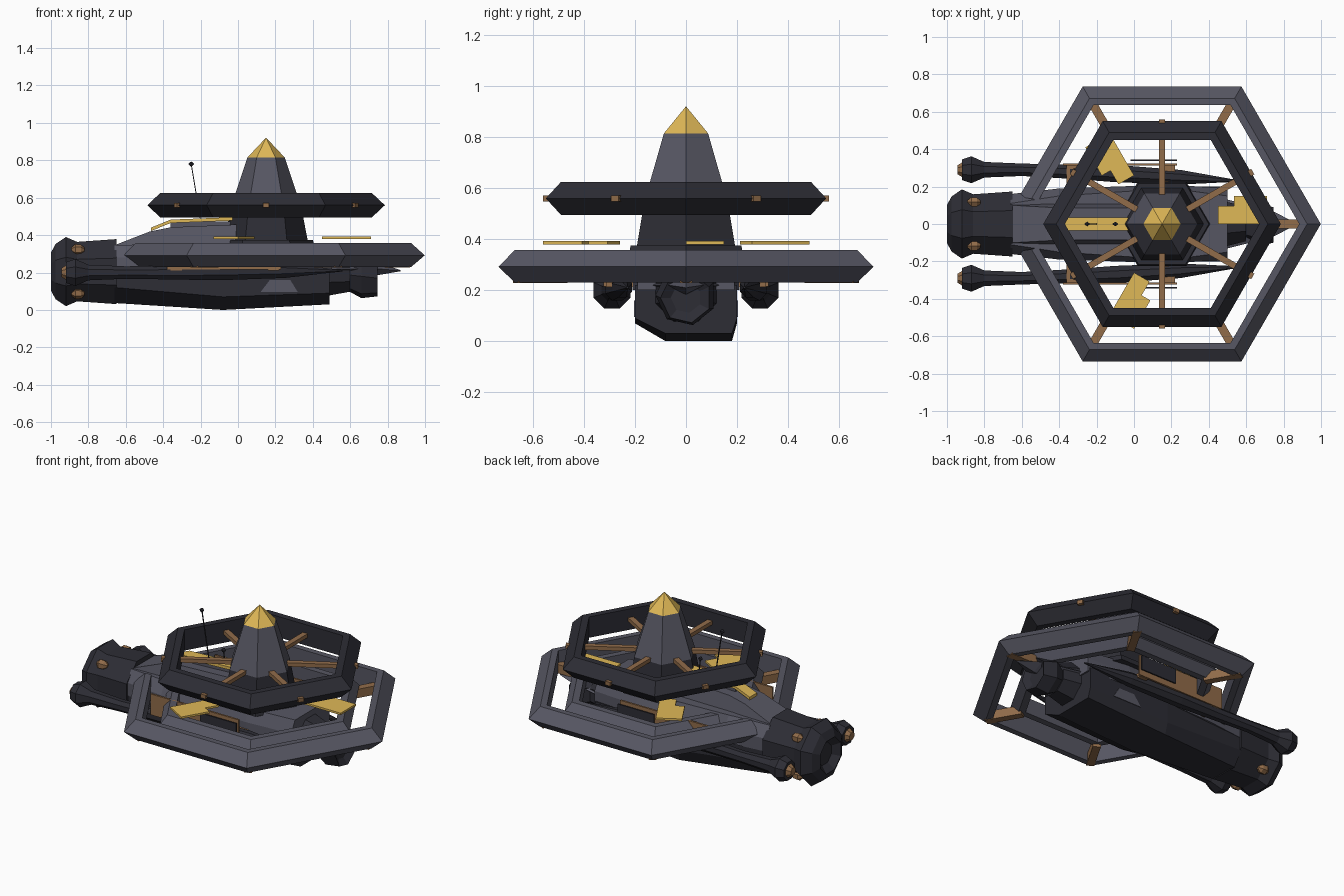
import bpy, bmesh, math
from mathutils import Vector, Matrix

if "Cube" in bpy.data.objects:
    bpy.data.objects.remove(bpy.data.objects["Cube"])

def material(name, col):
    m = bpy.data.materials.new(name)
    m.diffuse_color = (*col, 1)
    m.use_nodes = True
    m.node_tree.nodes["Principled BSDF"].inputs["Base Color"].default_value = m.diffuse_color
    return m

GREY = material("hull grey", (0.095, 0.095, 0.125))
DARK = material("dark plating", (0.026, 0.026, 0.035))
GOLD = material("gold", (0.74, 0.48, 0.095))
BROWN = material("bronze brown", (0.285, 0.15, 0.068))
CX = 0.15  # axis of the rings and tower

def loft(name, sections, mat, closed=False):
    """Skin equal-length loops of 3D points; cap the ends unless closed."""
    bm = bmesh.new()
    rows = [[bm.verts.new(p) for p in s] for s in sections]
    n = len(rows[0])
    pairs = list(zip(rows, rows[1:])) + ([(rows[-1], rows[0])] if closed else [])
    for a, b in pairs:
        for i in range(n):
            j = (i + 1) % n
            bm.faces.new((a[i], a[j], b[j], b[i]))
    if not closed:
        bm.faces.new(rows[0][::-1])
        bm.faces.new(rows[-1])
    bmesh.ops.recalc_face_normals(bm, faces=bm.faces)
    me = bpy.data.meshes.new(name)
    bm.to_mesh(me)
    bm.free()
    me.materials.append(mat)
    ob = bpy.data.objects.new(name, me)
    bpy.context.collection.objects.link(ob)
    return ob

def box(name, x0, x1, y0, y1, z0, z1, mat):
    return loft(name, [[(x, y0, z0), (x, y1, z0), (x, y1, z1), (x, y0, z1)] for x in (x0, x1)], mat)

def x_turned(name, stations, mat, n=8):
    """Lathe along x: stations are (x, y, z, radius)."""
    off = math.pi / n
    return loft(name, [[(x, y + r * math.cos(off + 2 * math.pi * i / n),
                         z + r * math.sin(off + 2 * math.pi * i / n)) for i in range(n)]
                       for x, y, z, r in stations], mat)

def z_hex(name, stations, mat):
    """Six-sided tower piece: stations are (z, radius)."""
    return loft(name, [[(CX + r * math.cos(i * math.pi / 3), r * math.sin(i * math.pi / 3), z)
                        for i in range(6)] for z, r in stations], mat)

def hex_section(profile, k):
    """Ring cross-section (apothem, z) placed at hexagon corner k."""
    a, f = k * math.pi / 3, 1 / math.cos(math.pi / 6)
    return [Vector((CX + r * f * math.cos(a), r * f * math.sin(a), z)) for r, z in profile]

def open_ring(name, profile, t, mat):
    """Hexagon ring broken at its rear corner, where it meets the hull."""
    c = [hex_section(profile, k) for k in range(-3, 4)]
    c[0] = [a.lerp(b, t) for a, b in zip(c[1], c[0])]
    c[-1] = [a.lerp(b, t) for a, b in zip(c[-2], c[-1])]
    loft(name, c, mat)

def beam(name, p, q, w, h, mat):
    p, q = Vector(p), Vector(q)
    d = (q - p).normalized()
    s = d.cross(Vector((0, 0, 1))).normalized()
    u = s.cross(d)
    return loft(name, [[c + s * i * w / 2 + u * j * h / 2
                        for i, j in ((-1, -1), (1, -1), (1, 1), (-1, 1))] for c in (p, q)], mat)

# rings
upper = [(0.55, 0.56), (0.49, 0.625), (0.45, 0.625), (0.45, 0.495), (0.49, 0.495)]
loft("upper_ring", [hex_section(upper, k) for k in range(6)], DARK, closed=True)
open_ring("lower_ring", [(0.735, 0.292), (0.672, 0.357), (0.635, 0.357), (0.635, 0.23), (0.672, 0.23)], 0.8, GREY)
open_ring("inner_lower_ring", [(0.54, 0.295), (0.5, 0.345), (0.46, 0.345), (0.46, 0.245), (0.5, 0.245)], 0.75, GREY)

# spokes
for k in range(6):
    a = math.radians(30 + 60 * k)
    c, s = math.cos(a), math.sin(a)
    beam("upper_spoke", (CX + 0.14 * c, 0.14 * s, 0.56), (CX + 0.56 * c, 0.56 * s, 0.56), 0.034, 0.024, BROWN)
    a = math.radians(60 * k)
    c, s = math.cos(a), math.sin(a)
    if k != 3:
        beam("lower_spoke", (CX + 0.55 * c, 0.55 * s, 0.255), (CX + 0.77 * c, 0.77 * s, 0.255), 0.046, 0.055, BROWN)

# tower
z_hex("deck_collar", [(0.34, 0.26), (0.375, 0.25)], DARK)
z_hex("tower_base", [(0.36, 0.225), (0.55, 0.188)], DARK)
z_hex("tower_shaft", [(0.55, 0.188), (0.625, 0.163), (0.815, 0.1)], GREY)
z_hex("tower_cap", [(0.815, 0.1), (0.92, 0.001)], GOLD)

# gold panels, three around the tower
outline = [(0.30, 0), (0.56, 0), (0.56, 0.15), (0.385, 0.15), (0.385, 0.096), (0.30, 0.096)]
for k in range(3):
    rot = Matrix.Rotation(k * 2 * math.pi / 3, 3, 'Z')
    loft("gold_panel", [[rot @ Vector((x, y, z)) + Vector((CX, 0, 0)) for x, y in outline]
                        for z in (0.38, 0.392)], GOLD)

# lower hull, keel is offset to one side
loft("lower_hull", [[(x, -w, 0.22), (x, -w, zs), (x, bl, zb), (x, br, zb), (x, w, zs), (x, w, 0.22)]
                    for x, w, zs, bl, br, zb in ((-0.66, 0.16, 0.12, -0.08, 0.1, 0.037),
                                                 (-0.08, 0.2, 0.07, -0.08, 0.18, 0.0),
                                                 (0.49, 0.2, 0.09, -0.08, 0.18, 0.03))], DARK)
# upper hull
loft("upper_hull", [[(x, -w, 0.2), (x, w, 0.2), (x, w, 0.28), (x, t, z), (x, -t, z), (x, -w, 0.28)]
                    for x, w, t, z in ((-0.66, 0.16, 0.11, 0.345), (-0.4, 0.19, 0.15, 0.355),
                                       (0.2, 0.21, 0.19, 0.36), (0.5, 0.19, 0.15, 0.35))], GREY)
loft("spine", [[(x, -w, 0.3), (x, w, 0.3), (x, t, z), (x, -t, z)]
               for x, w, t, z in ((-0.65, 0.11, 0.1, 0.35), (-0.47, 0.12, 0.09, 0.42),
                                  (-0.36, 0.12, 0.085, 0.442), (0.0, 0.12, 0.085, 0.457))], GREY)
# gold spine strip and its rest
loft("gold_strip", [[(x, -0.036, z - 0.018), (x, 0.036, z - 0.018), (x, 0.036, z), (x, -0.036, z)]
                    for x, z in ((-0.465, 0.44), (-0.36, 0.483), (-0.02, 0.496))], GOLD)
box("strip_rest", -0.36, 0.0, -0.025, 0.025, 0.43, 0.472, GREY)

# antennas
for x, z, dx in ((-0.2, 0.78, -0.05), (-0.09, 0.57, -0.01)):
    beam("antenna_rod", (x, 0, 0.48), (x + dx, 0, z), 0.005, 0.005, DARK)
    x_turned("antenna_tip", [(x + dx + a, 0, z, r) for a, r in ((-0.014, 0.003), (0, 0.014), (0.014, 0.003))], DARK, 6)

# engine block with recessed exhaust and small studs
x_turned("engine", [(-0.96, 0, 0.205, 0.07), (-1.0, 0, 0.205, 0.11), (-0.975, 0, 0.205, 0.16), (-0.92, 0, 0.205, 0.2),
                    (-0.86, 0, 0.205, 0.172), (-0.65, 0, 0.205, 0.188)], DARK)
for i in (1, 3, 5, 7):
    a = i * math.pi / 4
    y, z = 0.165 * math.cos(a), 0.205 + 0.165 * math.sin(a)
    x_turned("engine_stud", [(-0.89, y, z, 0.012), (-0.87, y, z, 0.03), (-0.84, y, z, 0.028), (-0.82, y, z, 0.01)], BROWN, 6)

# nose: neck, flared cup and pointed prow
x_turned("nose_neck", [(0.45, 0, 0.2, 0.14), (0.6, 0, 0.19, 0.1)], DARK)
x_turned("nose_cup", [(0.57, 0, 0.19, 0.08), (0.66, 0, 0.18, 0.12), (0.745, 0, 0.17, 0.1),
                      (0.72, 0, 0.17, 0.06)], DARK, 7)
loft("prow", [[(x, -w, z), (x, 0, z - h), (x, w, z), (x, 0, z + h)]
              for x, w, z, h in ((0.5, 0.13, 0.22, 0.06), (0.74, 0.07, 0.22, 0.035), (0.87, 0.003, 0.21, 0.003))], GREY)

for s in (-1, 1):
    # side nacelle
    x_turned("nacelle", [(x, s * y, z, r) for x, y, z, r in (
        (-0.92, 0.29, 0.2, 0.06), (-0.87, 0.29, 0.2, 0.078), (-0.80, 0.29, 0.2, 0.045), (-0.6, 0.29, 0.2, 0.036),
        (-0.36, 0.28, 0.2, 0.04), (-0.1, 0.27, 0.205, 0.05), (0.25, 0.25, 0.21, 0.042), (0.56, 0.23, 0.21, 0.004))], DARK)
    x_turned("nacelle_exhaust", [(-0.945, s * 0.29, 0.2, 0.025), (-0.915, s * 0.29, 0.2, 0.045)], BROWN)
    # upright brown side panel, its dark outer rail and pylons to the hull
    box("side_panel", -0.38, 0.23, s * 0.312, s * 0.324, 0.215, 0.345, BROWN)
    box("panel_rail", -0.02, 0.23, s * 0.338, s * 0.346, 0.24, 0.33, DARK)
    for x in (-0.33, 0.19):
        box("pylon", x - 0.03, x + 0.03, s * 0.17, s * 0.318, 0.212, 0.238, BROWN)
    # hull side window plate
    loft("side_plate", [[(x, s * y, z) for x, z in ((0.12, 0.095), (0.32, 0.095), (0.28, 0.16), (0.17, 0.16))]
                        for y in (0.198, 0.204)], GREY)
